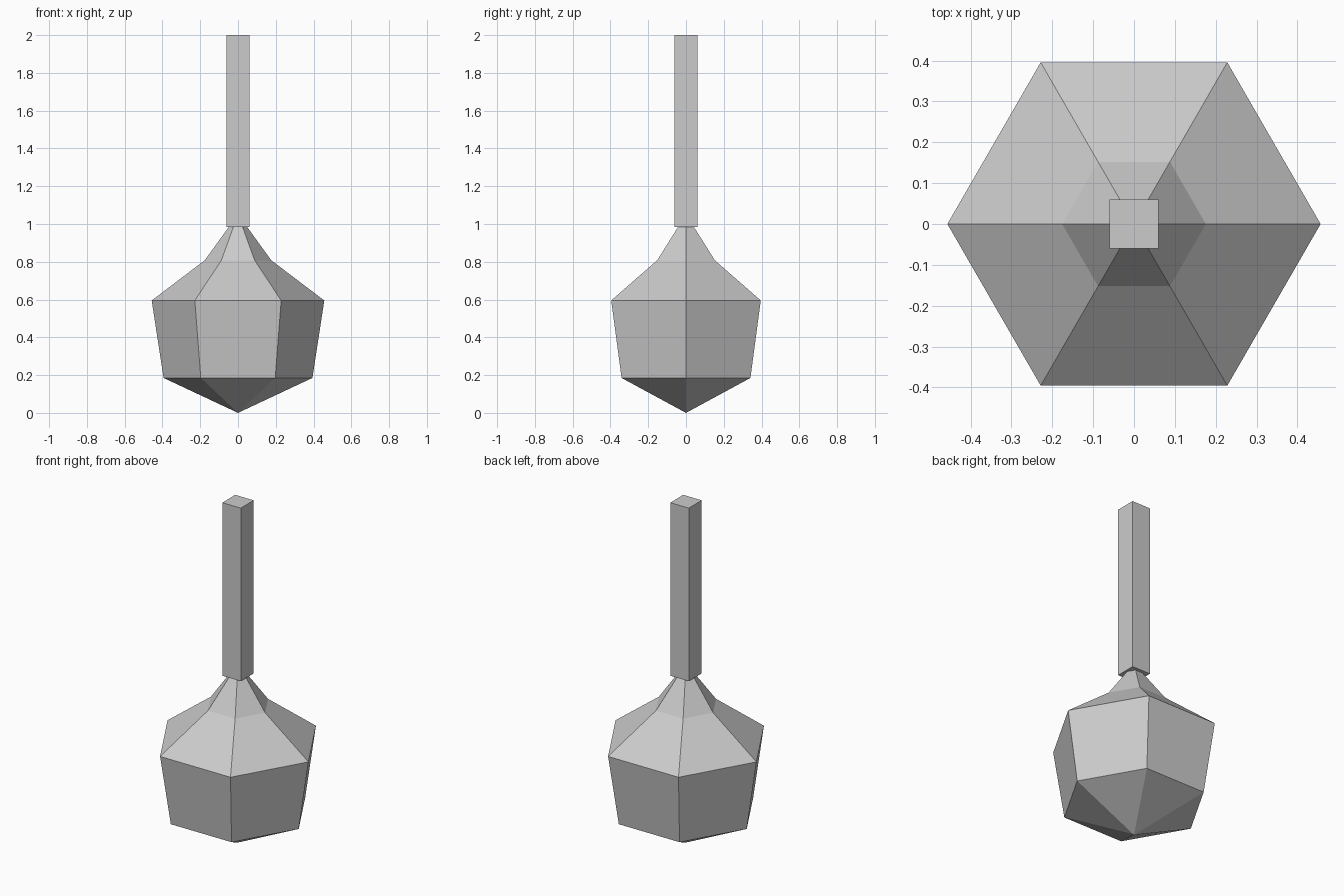
import bpy, bmesh, math

if "Cube" in bpy.data.objects:
    bpy.data.objects.remove(bpy.data.objects["Cube"])

grey = bpy.data.materials.new("light grey")
grey.diffuse_color = (0.6, 0.6, 0.6, 1)
grey.use_nodes = True
grey.node_tree.nodes["Principled BSDF"].inputs["Base Color"].default_value = grey.diffuse_color


def lathe(name, profile, sides, start=0.0):
    """Flat-faced solid from (radius, z) rings; a zero radius makes a point."""
    bm = bmesh.new()
    rings = []
    for r, z in profile:
        n = sides if r > 0 else 1
        rings.append([bm.verts.new((r * math.cos(start + math.tau * i / sides),
                                    r * math.sin(start + math.tau * i / sides), z))
                      for i in range(n)])
    for low, high in zip(rings, rings[1:]):
        for i in range(sides):
            j = (i + 1) % sides
            if len(low) == 1:
                bm.faces.new((low[0], high[j], high[i]))
            else:
                bm.faces.new((low[i], low[j], high[j], high[i]))
    for ring in (rings[0], rings[-1]):
        if len(ring) > 1:
            bm.faces.new(ring)
    bmesh.ops.recalc_face_normals(bm, faces=bm.faces)
    mesh = bpy.data.meshes.new(name)
    bm.to_mesh(mesh)
    bm.free()
    mesh.materials.append(grey)
    obj = bpy.data.objects.new(name, mesh)
    bpy.context.collection.objects.link(obj)
    return obj


# Six-sided body with pointed base and narrowing neck
lathe("body", [(0, 0), (0.394, 0.185), (0.457, 0.595), (0.176, 0.808), (0.048, 0.985)], 6)

# Square stem standing on the neck
lathe("stem", [(0.06 * math.sqrt(2), 0.985), (0.06 * math.sqrt(2), 2.0)], 4, math.pi / 4)
